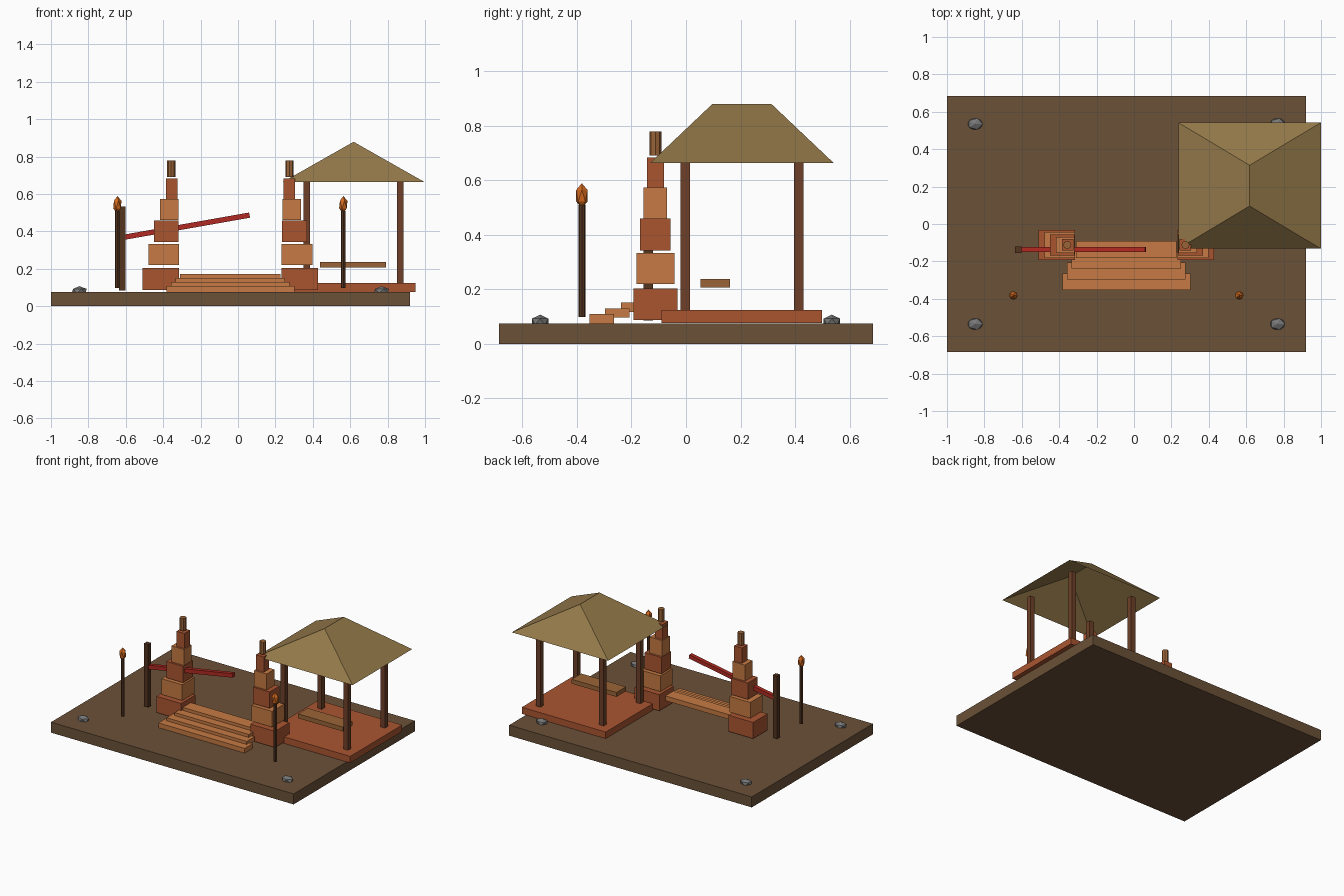
import bpy, bmesh, math
from mathutils import Matrix

if "Cube" in bpy.data.objects:
    bpy.data.objects.remove(bpy.data.objects["Cube"])

AXIS = -0.041  # x of the gate's mirror plane


def mat(name, hexcol):
    m = bpy.data.materials.new(name)
    c = [int(hexcol[i:i + 2], 16) / 255 for i in (0, 2, 4)]
    m.diffuse_color = [v / 12.92 if v < 0.04 else ((v + 0.055) / 1.055) ** 2.4 for v in c] + [1]
    m.use_nodes = True
    m.node_tree.nodes["Principled BSDF"].inputs["Base Color"].default_value = m.diffuse_color
    return m


EARTH = mat("earth", "6B5138")
BRICK = mat("brick", "AA5530")
LIGHT = mat("light_brick", "C67A43")
WOOD = mat("wood", "6E4028")
DARK = mat("dark_wood", "54341F")
PLANK = mat("plank", "9A6437")
THATCH = mat("thatch", "94794A")
RED = mat("red_paint", "B02A22")
FLAME = mat("flame", "D2691E")
STONE = mat("stone", "777777")


def finish(name, bm, m):
    bmesh.ops.recalc_face_normals(bm, faces=bm.faces)
    me = bpy.data.meshes.new(name)
    bm.to_mesh(me)
    bm.free()
    me.materials.append(m)
    ob = bpy.data.objects.new(name, me)
    bpy.context.collection.objects.link(ob)
    return ob


def box(name, x, y, z, m):
    """Box from (min, max) ranges."""
    bm = bmesh.new()
    mid = [(r[0] + r[1]) / 2 for r in (x, y, z)]
    size = [r[1] - r[0] for r in (x, y, z)]
    bmesh.ops.create_cube(bm, size=1, matrix=Matrix.Translation(mid) @ Matrix.Diagonal((*size, 1)))
    return finish(name, bm, m)


def rod(name, x, y, z0, z1, r, m):
    bm = bmesh.new()
    bmesh.ops.create_cone(bm, cap_ends=True, segments=8, radius1=r, radius2=r, depth=z1 - z0,
                          matrix=Matrix.Translation((x, y, (z0 + z1) / 2)))
    return finish(name, bm, m)


def blob(name, loc, radii, m):
    bm = bmesh.new()
    bmesh.ops.create_icosphere(bm, subdivisions=1, radius=1,
                               matrix=Matrix.Translation(loc) @ Matrix.Diagonal((*radii, 1)))
    return finish(name, bm, m)


# Ground slab
box("ground_slab", (-1, 0.92), (-0.685, 0.685), (0, 0.075), EARTH)

# Split gate: tiers as (inner offset, outer offset, half depth, z0, z1)
TIERS = [(0.274, 0.469, 0.081, 0.087, 0.203), (0.274, 0.438, 0.069, 0.220, 0.333),
         (0.276, 0.409, 0.056, 0.342, 0.459), (0.278, 0.377, 0.043, 0.460, 0.574),
         (0.283, 0.345, 0.031, 0.572, 0.683)]
for side, s in (("left", -1), ("right", 1)):
    for i, (a, b, d, z0, z1) in enumerate(TIERS):
        xs = sorted((AXIS + s * a, AXIS + s * b))
        box(f"{side}_gate_tier_{i + 1}", xs, (-0.112 - d, -0.112 + d), (z0, z1), LIGHT if i % 2 else BRICK)
    rod(f"{side}_gate_finial", AXIS + s * 0.316, -0.112, 0.691, 0.778, 0.022, PLANK)

    # Torches
    tx = AXIS + s * 0.604
    rod(f"{side}_torch_pole", tx, -0.382, 0.098, 0.51, 0.0125, DARK)
    blob(f"{side}_torch_flame", (tx, -0.382, 0.543), (0.025, 0.025, 0.046), FLAME)

    # Corner rocks
    for end, t in (("front", -1), ("back", 1)):
        blob(f"{end}_{side}_rock", (AXIS + s * 0.808, t * 0.535, 0.081), (0.045, 0.035, 0.026), STONE)

# Steps
for i in range(4):
    w = 0.342 - 0.0245 * i
    y, z = -0.354 + 0.0575 * i, 0.0915 + 0.0215 * i
    box(f"step_{i + 1}", (AXIS - w, AXIS + w), (y, y + 0.09), (z - 0.017, z + 0.017), LIGHT)

# Barrier post and raised pole
box("barrier_post", (-0.636, -0.602), (-0.155, -0.121), (0.085, 0.533), DARK)
bar = box("barrier_pole", (-0.34, 0.34), (-0.014, 0.014), (-0.014, 0.014), RED)
bar.location = (-0.273, -0.136, 0.428)
bar.rotation_euler.y = -math.radians(10)

# Pavilion
CX, CY = 0.618, 0.205
box("pavilion_floor", (CX - 0.332, CX + 0.332), (CY - 0.294, CY + 0.294), (0.077, 0.124), BRICK)
for sx in (-1, 1):
    for sy in (-1, 1):
        x, y = CX + sx * 0.25, CY + sy * 0.208
        box("pavilion_post", (x - 0.0175, x + 0.0175), (y - 0.0175, y + 0.0175), (0.124, 0.675), WOOD)
box("bench_plank", (0.438, 0.792), (0.053, 0.161), (0.206, 0.237), PLANK)

# Hipped roof, open underneath
bm = bmesh.new()
e = [bm.verts.new((CX + a * 0.381, CY + b * 0.337, 0.663)) for a, b in ((-1, -1), (1, -1), (1, 1), (-1, 1))]
f, k = [bm.verts.new((CX, CY + b * 0.109, 0.879)) for b in (-1, 1)]
for face in ((e[0], e[1], f), (e[1], e[2], k, f), (e[2], e[3], k), (e[3], e[0], f, k)):
    bm.faces.new(face)
finish("pavilion_roof", bm, THATCH)
